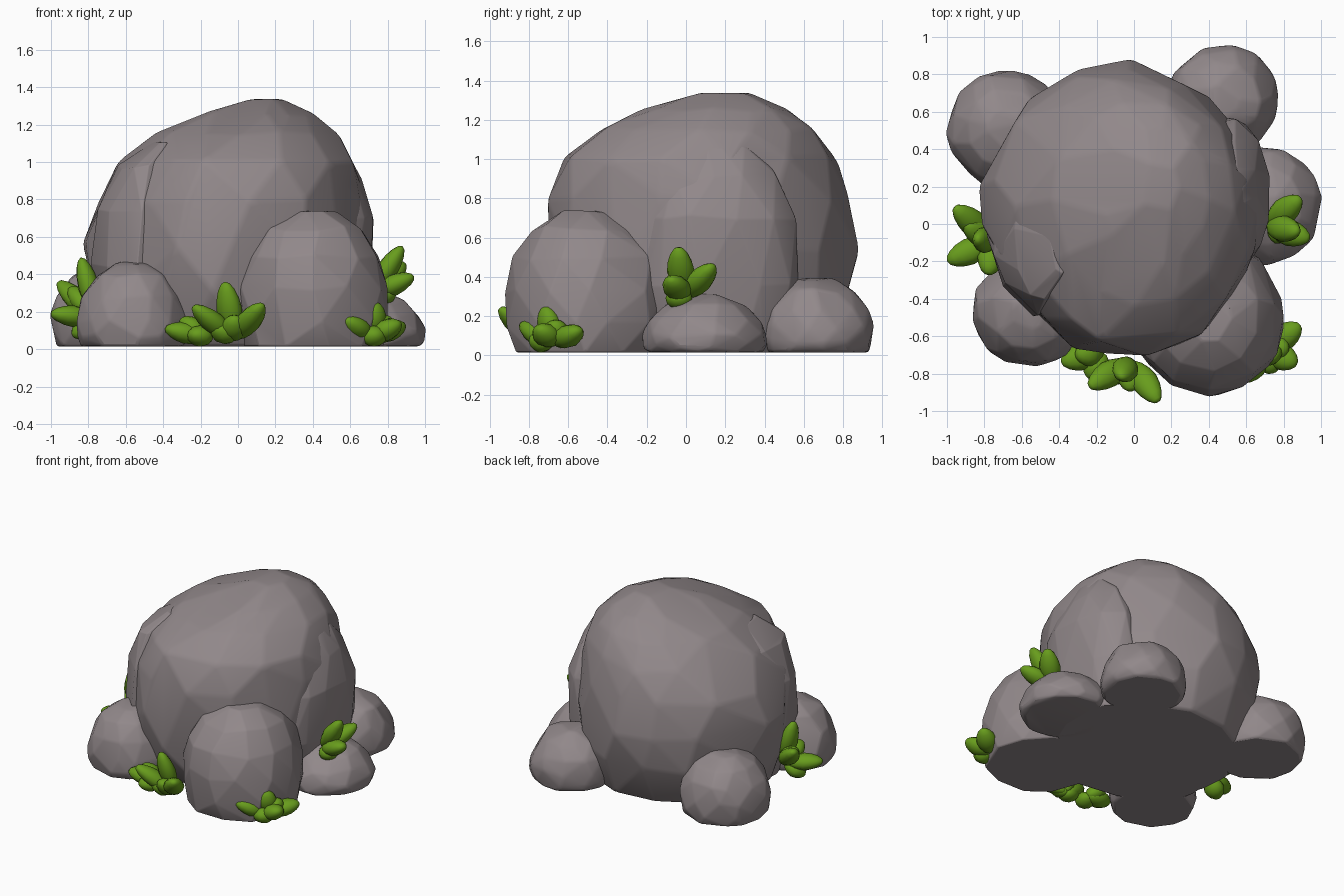
import bpy
import bmesh
import math
import random
from mathutils import Vector

cube = bpy.data.objects.get("Cube")
if cube:
    bpy.data.objects.remove(cube, do_unlink=True)


def make_material(name, rgb):
    mat = bpy.data.materials.new(name)
    mat.use_nodes = True
    mat.diffuse_color = (*rgb, 1)
    mat.node_tree.nodes["Principled BSDF"].inputs["Base Color"].default_value = (*rgb, 1)
    return mat


stone = make_material("grey stone", (0.285, 0.247, 0.255))
leaf_green = make_material("leaf green", (0.138, 0.335, 0.012))


def finish(bm, name, mat, angle):
    mesh = bpy.data.meshes.new(name)
    bm.to_mesh(mesh)
    bm.free()
    obj = bpy.data.objects.new(name, mesh)
    bpy.context.collection.objects.link(obj)
    mesh.materials.append(mat)
    bpy.ops.object.select_all(action='DESELECT')
    obj.select_set(True)
    bpy.context.view_layer.objects.active = obj
    bpy.ops.object.shade_smooth_by_angle(angle=math.radians(angle))
    return obj


def boulder(name, layers, seed, sides=10, jitter=0.05, soft=0.02, cuts=()):
    """Chipped stone: the hull of jittered rings (z, xmin, xmax, ymin, ymax).
    Each cut (direction, distance) flattens one upright side."""
    rng = random.Random(seed)
    bm = bmesh.new()
    for z, x0, x1, y0, y1 in layers:
        turn = rng.random() * math.tau
        base = z == layers[0][0]
        for i in range(sides):
            a = turn + (i + rng.uniform(-0.25, 0.25)) * math.tau / sides
            r = 1.025 + rng.uniform(-jitter, jitter)
            dz = 0 if base else rng.uniform(-0.015, 0.015)
            point = Vector(((x0 + x1) / 2 + (x1 - x0) / 2 * r * math.cos(a),
                            (y0 + y1) / 2 + (y1 - y0) / 2 * r * math.sin(a), z + dz))
            for direction, distance in cuts:
                normal = Vector(direction).normalized()
                point -= normal * max(0, point.dot(normal) - distance)
            bm.verts.new(point)
    hull = bmesh.ops.convex_hull(bm, input=bm.verts[:])
    inner = {v for v in hull["geom_interior"] if isinstance(v, bmesh.types.BMVert)}
    bmesh.ops.delete(bm, geom=list(inner), context='VERTS')
    # Merge near-flat triangles into broad facets
    bmesh.ops.dissolve_limit(bm, angle_limit=math.radians(8),
                             verts=bm.verts[:], edges=bm.edges[:])
    bmesh.ops.recalc_face_normals(bm, faces=bm.faces[:])
    obj = finish(bm, name, stone, 32)
    bevel = obj.modifiers.new("worn edges", 'BEVEL')
    bevel.width = soft
    bevel.segments = 2
    bevel.limit_method = 'ANGLE'
    bevel.angle_limit = math.radians(7)
    return obj


def small_boulder(name, x0, x1, y0, y1, top, seed, fullness=1.0):
    cx, cy, rx, ry = (x0 + x1) / 2, (y0 + y1) / 2, (x1 - x0) / 2, (y1 - y0) / 2
    profile = [(0, 0.91), (0.14, 0.98), (0.36, 1), (0.62, 0.9), (0.86, 0.67), (1, 0.32)]
    layers = [(0.015 + (top - 0.015) * h ** fullness,
               cx - rx * s, cx + rx * s, cy - ry * s, cy + ry * s) for h, s in profile]
    return boulder(name, layers, seed, sides=11, jitter=0.03, soft=0.016)


# Large central boulder
boulder("main_boulder", [
    (0.015, -0.66, 0.60, -0.56, 0.72),
    (0.30, -0.77, 0.66, -0.66, 0.83),
    (0.55, -0.81, 0.67, -0.69, 0.86),
    (0.80, -0.75, 0.66, -0.68, 0.82),
    (1.00, -0.62, 0.61, -0.62, 0.76),
    (1.15, -0.43, 0.53, -0.42, 0.65),
    (1.26, -0.16, 0.40, -0.20, 0.51),
    (1.325, 0.04, 0.24, 0.06, 0.35)], 4, sides=13, jitter=0.03,
    cuts=[((-1, -1, 0.05), 0.72), ((-1, 1, 0.05), 0.89)])

# Slabs split from the sides of the central boulder
boulder("left_slab", [
    (0.015, 0.28, 0.64, -0.20, 0.50),
    (0.35, 0.28, 0.71, -0.27, 0.57),
    (0.70, 0.28, 0.725, -0.26, 0.56),
    (0.92, 0.28, 0.66, -0.16, 0.47),
    (1.06, 0.28, 0.58, -0.04, 0.37)], 8, sides=11, jitter=0.015)
boulder("right_slab", [
    (0.015, -0.64, -0.30, -0.44, 0.20),
    (0.45, -0.78, -0.32, -0.49, 0.32),
    (0.75, -0.75, -0.34, -0.49, 0.32),
    (0.97, -0.64, -0.34, -0.40, 0.26),
    (1.10, -0.45, -0.32, -0.26, 0.12)], 5, sides=11, jitter=0.015,
    cuts=[((-1, -1, 0.1), 0.76)])

# Ring of smaller boulders
small_boulder("front_left_boulder", -0.01, 0.80, -0.91, -0.09, 0.73, 21, 0.82)
small_boulder("front_right_boulder", -0.86, -0.26, -0.76, -0.18, 0.455, 12, 1.1)
small_boulder("left_boulder", 0.38, 1.0, -0.215, 0.41, 0.30, 13, 1.15)
small_boulder("back_left_boulder", 0.18, 0.77, 0.37, 0.955, 0.38, 14)
small_boulder("back_right_boulder", -0.995, -0.38, 0.20, 0.82, 0.44, 15, 0.9)


def leaf_clump(name, root, tips):
    """Plump pointed leaves that fan out from one root."""
    bm = bmesh.new()
    root = Vector(root)
    for tip in tips:
        tip = Vector(tip)
        start = root.lerp(tip, 0.05)
        axis = tip - start
        length = axis.length
        rot = axis.to_track_quat('Z', 'Y')
        leaf = bmesh.ops.create_uvsphere(bm, u_segments=12, v_segments=8, radius=1)["verts"]
        for v in leaf:
            t = (v.co.z + 1) / 2
            fat = 0.072 * (1 - 0.25 * abs(t - 0.5))
            v.co = start + rot @ Vector((v.co.x * fat, v.co.y * fat * 0.8, t * length))
    return finish(bm, name, leaf_green, 60)


leaf_clump("front_leaves", (-0.02, -0.73, 0.05), [
    (-0.07, -0.82, 0.36), (0.13, -0.95, 0.24), (-0.24, -0.87, 0.23),
    (-0.02, -0.89, 0.17), (-0.13, -0.84, 0.12)])
leaf_clump("front_side_leaves", (-0.16, -0.68, 0.06), [
    (-0.39, -0.74, 0.11), (-0.31, -0.70, 0.16), (-0.24, -0.83, 0.08)])
leaf_clump("front_left_leaves", (0.71, -0.67, 0.06), [
    (0.74, -0.72, 0.25), (0.89, -0.54, 0.13), (0.87, -0.75, 0.14),
    (0.57, -0.84, 0.16), (0.74, -0.80, 0.08), (0.82, -0.66, 0.17)])
leaf_clump("left_leaves", (0.71, -0.01, 0.29), [
    (0.88, -0.04, 0.55), (0.89, 0.14, 0.46), (0.94, -0.08, 0.39),
    (0.84, -0.06, 0.29)])
leaf_clump("right_leaves", (-0.75, -0.09, 0.16), [
    (-0.84, -0.08, 0.49), (-0.96, 0.09, 0.36), (-1.0, -0.20, 0.19),
    (-0.90, 0.0, 0.33), (-0.78, -0.27, 0.26), (-0.88, -0.16, 0.07)])
